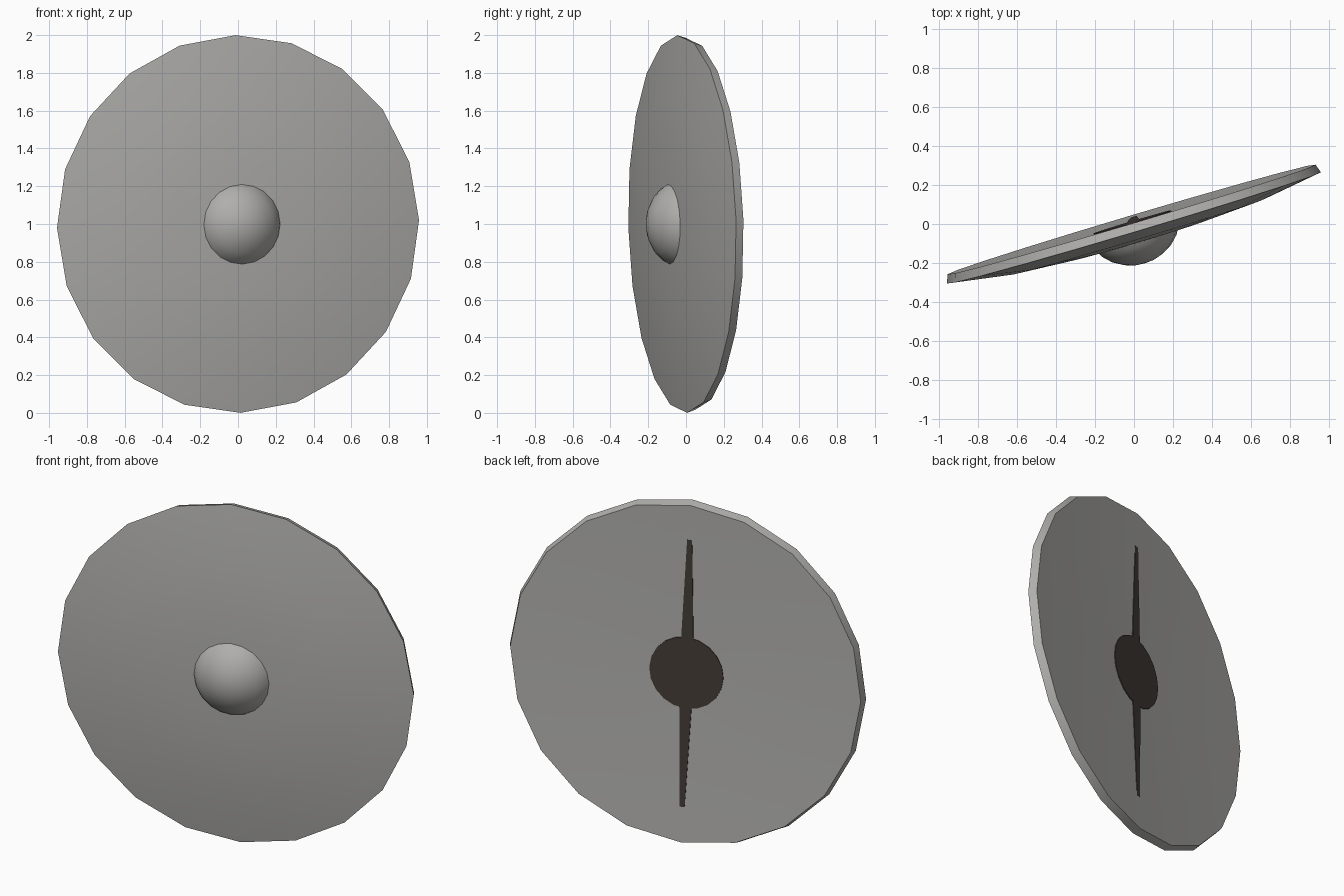
import bpy, bmesh, math
from mathutils import Matrix, Vector

if "Cube" in bpy.data.objects:
    bpy.data.objects.remove(bpy.data.objects["Cube"])


def material(name, rgb):
    m = bpy.data.materials.new(name)
    m.diffuse_color = (*rgb, 1)
    m.use_nodes = True
    m.node_tree.nodes["Principled BSDF"].inputs["Base Color"].default_value = m.diffuse_color
    return m


grey = material("pale grey", (0.43, 0.425, 0.41))
brown = material("dark brown", (0.055, 0.044, 0.036))

# Shield frame: local x = across, local y = up the face, local z = out of the front
across = Vector((1.915, 0.57, 0.04)).normalized()
up = Vector((-0.02, -0.05, 2.0))
out = across.cross(up).normalized()
up = out.cross(across).normalized()
FRAME = Matrix.Translation((0, -0.02, 1.0)) @ Matrix((across, up, out)).transposed().to_4x4()


def finish(name, bm, mat, smooth=None):
    bmesh.ops.recalc_face_normals(bm, faces=bm.faces)
    me = bpy.data.meshes.new(name)
    bm.to_mesh(me)
    bm.free()
    me.materials.append(mat)
    ob = bpy.data.objects.new(name, me)
    ob.matrix_world = FRAME
    bpy.context.collection.objects.link(ob)
    if smooth:
        bpy.ops.object.select_all(action='DESELECT')
        ob.select_set(True)
        bpy.context.view_layer.objects.active = ob
        bpy.ops.object.shade_smooth_by_angle(angle=math.radians(smooth))
    return ob


def turned(name, profile, sides, mat, smooth=None):
    """Revolve (radius, height) points around local z; radius 0 ends make poles."""
    bm = bmesh.new()
    rings = []
    for r, h in profile:
        if r == 0:
            rings.append([bm.verts.new((0, 0, h))] * sides)
        else:
            rings.append([bm.verts.new((r * math.cos(a), r * math.sin(a), h))
                          for a in (2 * math.pi * i / sides for i in range(sides))])
    for a, b in zip(rings, rings[1:]):
        for i in range(sides):
            j = (i + 1) % sides
            bm.faces.new(list(dict.fromkeys((a[i], a[j], b[j], b[i]))))
    return finish(name, bm, mat, smooth)


# Domed board with a bevelled rim and a slightly dished back
turned("shield_board",
       [(0, 0.08), (0.35, 0.07), (0.69, 0.048), (1.0, 0.0),
        (0.985, -0.045), (0.7, -0.035), (0.2, -0.027), (0, -0.025)],
       20, grey, 30)

# Rounded boss in the middle of the front
turned("boss", [(0, 0.19), (0.05, 0.186), (0.1, 0.17), (0.157, 0.138),
                (0.2, 0.095), (0.218, 0.06)], 20, grey, 60)

# Dark round plate behind the boss
turned("grip_plate", [(0, -0.024), (0.208, -0.024), (0.208, -0.032), (0, -0.032)],
       20, brown)

# Tapered grip bar running up the back
bm = bmesh.new()
loops = []
for y, half, h in [(-0.78, 0.014, -0.039), (-0.2, 0.034, -0.032),
                   (0.2, 0.034, -0.032), (0.78, 0.014, -0.039)]:
    loops.append([bm.verts.new(p) for p in
                  ((-half, y, h), (half, y, h), (half, y, h + 0.008), (-half, y, h + 0.008))])
for a, b in zip(loops, loops[1:]):
    for i in range(4):
        j = (i + 1) % 4
        bm.faces.new((a[i], a[j], b[j], b[i]))
bm.faces.new(loops[0])
bm.faces.new(loops[-1])
finish("grip_bar", bm, brown)
